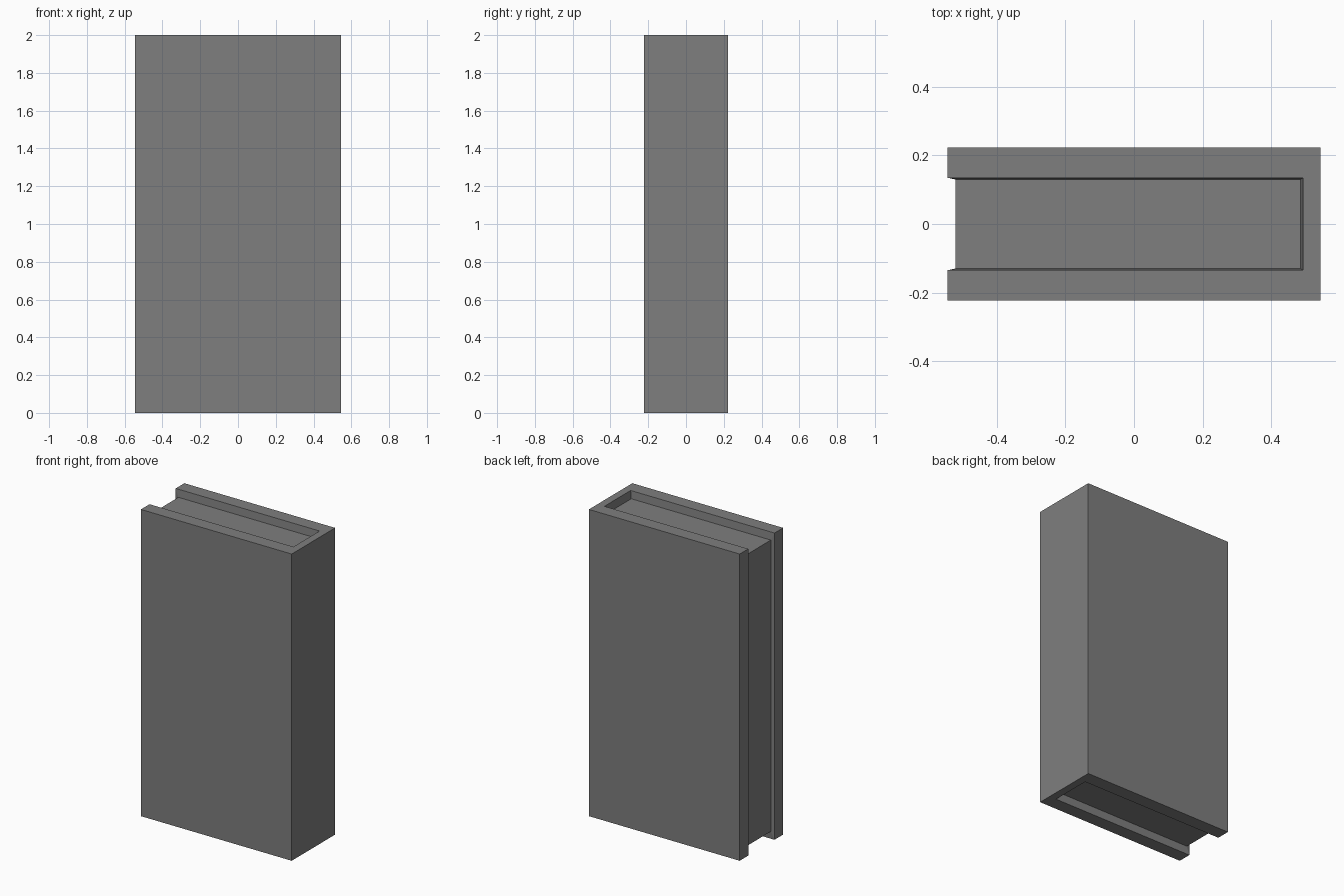
import bpy, bmesh

if "Cube" in bpy.data.objects:
    bpy.data.objects.remove(bpy.data.objects["Cube"])


def place(verts, x_left, x_right, y, z_low, z_high):
    """Snap each vertex to the box corner it is nearest to."""
    for v in verts:
        v.co = (x_right if v.co.x > 0 else x_left,
                y if v.co.y > 0 else -y,
                z_high if v.co.z > 1 else z_low)


def inset(bm, faces, box):
    """Inset the page-side faces and move them onto the given box."""
    bmesh.ops.inset_region(bm, faces=faces, thickness=0.02)
    place({v for f in faces for v in f.verts}, *box)


# Closed book block; the spine is at +x
bm = bmesh.new()
bmesh.ops.create_cube(bm, size=1)
bmesh.ops.translate(bm, verts=bm.verts, vec=(0, 0, 1))
place(bm.verts, -0.544, 0.544, 0.2235, 0, 2)

# Page edges run over the top, the opening side and the bottom
bm.normal_update()
pages = [f for f in bm.faces if abs(f.normal.z) > 0.5 or f.normal.x < -0.5]

# Cover thickness, then the slightly tapered recess down to the pages
inset(bm, pages, (-0.544, 0.494, 0.135, 0, 2))
inset(bm, pages, (-0.521, 0.486, 0.13, 0.05, 1.95))
bmesh.ops.recalc_face_normals(bm, faces=bm.faces)

mesh = bpy.data.meshes.new("book")
bm.to_mesh(mesh)
bm.free()

# Dark grey all over
grey = bpy.data.materials.new("dark_grey")
grey.diffuse_color = (0.21, 0.21, 0.21, 1)
grey.use_nodes = True
grey.node_tree.nodes["Principled BSDF"].inputs["Base Color"].default_value = grey.diffuse_color
mesh.materials.append(grey)
bpy.context.collection.objects.link(bpy.data.objects.new("book", mesh))
